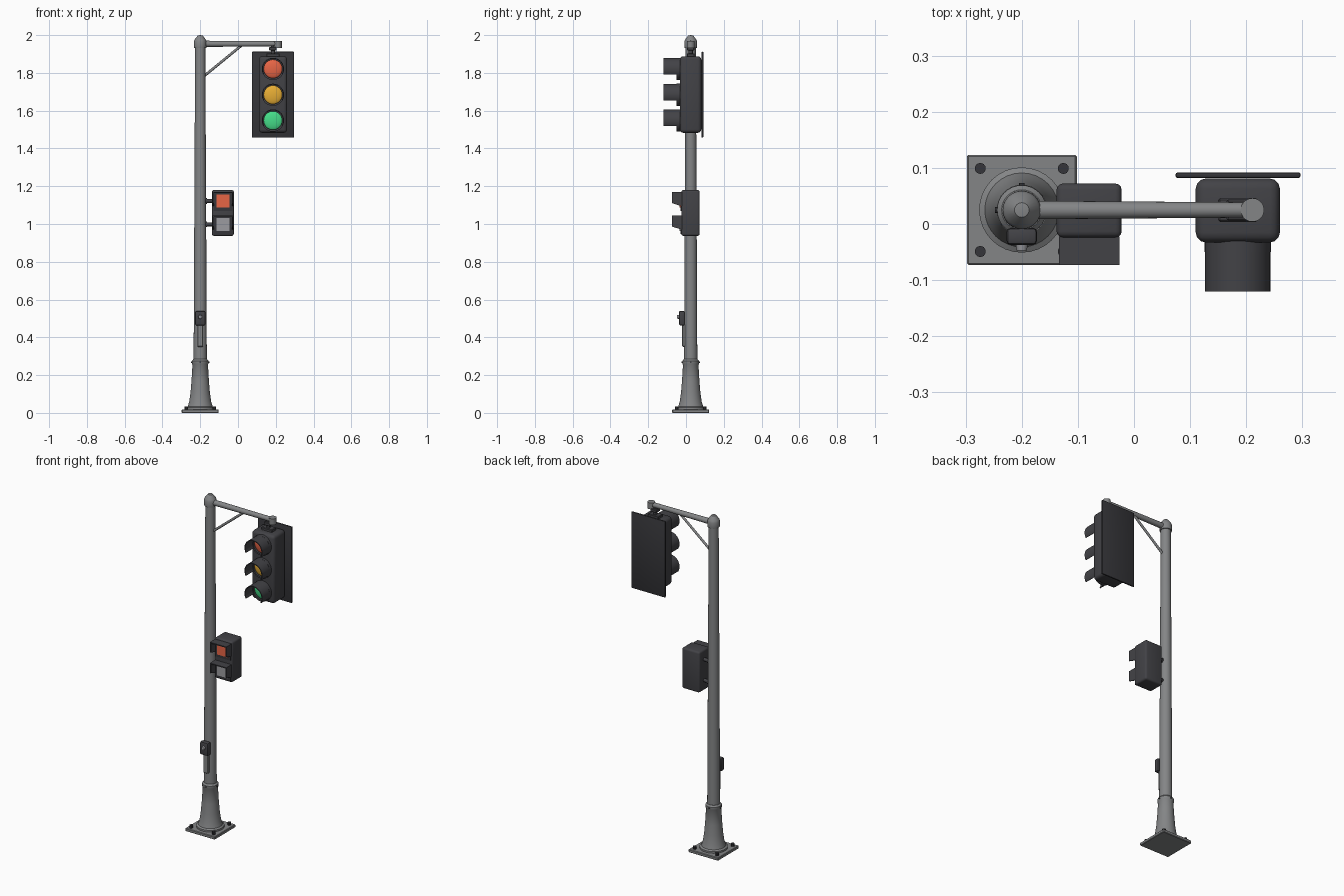
import bpy, bmesh, math
from mathutils import Vector

if "Cube" in bpy.data.objects:
    bpy.data.objects.remove(bpy.data.objects["Cube"])

PX, PY = -0.2, 0.025      # pole axis
HX = 0.185                # signal head centre


def material(name, *rgb):
    m = bpy.data.materials.new(name)
    m.diffuse_color = (*rgb, 1)
    m.use_nodes = True
    m.node_tree.nodes["Principled BSDF"].inputs["Base Color"].default_value = m.diffuse_color
    return m


STEEL = material("steel grey", 0.23, 0.235, 0.24)
DARK = material("dark housing", 0.055, 0.055, 0.062)
BLACK = material("black plate", 0.036, 0.036, 0.041)
RED = material("red lens", 0.80, 0.13, 0.06)
AMBER = material("amber lens", 0.80, 0.42, 0.035)
GREEN = material("green lens", 0.06, 0.72, 0.25)
PALE = material("pale grey lens", 0.33, 0.33, 0.35)


def finish(name, bm, mat, smooth=True):
    bmesh.ops.recalc_face_normals(bm, faces=bm.faces[:])
    me = bpy.data.meshes.new(name)
    bm.to_mesh(me)
    bm.free()
    me.materials.append(mat)
    ob = bpy.data.objects.new(name, me)
    bpy.context.collection.objects.link(ob)
    if smooth:
        bpy.ops.object.select_all(action='DESELECT')
        ob.select_set(True)
        bpy.context.view_layer.objects.active = ob
        bpy.ops.object.shade_smooth_by_angle(angle=math.radians(35))
    return ob


def box(name, x, y, z, mat, bevel=0.0, segments=3):
    """Box from (min, max) pairs, optionally with rounded edges."""
    bm = bmesh.new()
    bmesh.ops.create_cube(bm, size=1)
    for v in bm.verts:
        v.co = [(a + b) / 2 + c * (b - a) for c, (a, b) in zip(v.co, (x, y, z))]
    if bevel:
        bmesh.ops.bevel(bm, geom=bm.edges[:], offset=bevel, segments=segments,
                        profile=0.5, affect='EDGES')
    return finish(name, bm, mat, bool(bevel))


def rod(name, a, b, r1, r2, mat, sides=20):
    """Cylinder or cone between two points."""
    a, b = Vector(a), Vector(b)
    bm = bmesh.new()
    bmesh.ops.create_cone(bm, cap_ends=True, segments=sides, radius1=r1,
                          radius2=r2, depth=(b - a).length)
    ob = finish(name, bm, mat)
    ob.location = (a + b) / 2
    ob.rotation_euler = (b - a).to_track_quat('Z', 'Y').to_euler()
    return ob


def lathe(name, profile, mat, sides=32):
    """Spin a (radius, z) profile around the pole axis."""
    bm = bmesh.new()
    vs = [bm.verts.new((PX + r, PY, z)) for r, z in profile]
    es = [bm.edges.new(p) for p in zip(vs, vs[1:])]
    bmesh.ops.spin(bm, geom=vs + es, cent=(PX, PY, 0), axis=(0, 0, 1),
                   angle=math.tau, steps=sides)
    bmesh.ops.remove_doubles(bm, verts=bm.verts[:], dist=1e-5)
    return finish(name, bm, mat)


def arc_shell(name, x, z, y0, y1, ro, ri, start, end, mat, steps=28):
    """Curved shell along y, between two angles measured from +x."""
    full = abs(end - start) >= 360
    bm = bmesh.new()
    rows = []
    for i in range(steps if full else steps + 1):
        t = math.radians(start + (end - start) * i / steps)
        rows.append([bm.verts.new((x + r * math.cos(t), y, z + r * math.sin(t)))
                     for r, y in ((ro, y0), (ro, y1), (ri, y1), (ri, y0))])
    pairs = list(zip(rows, rows[1:])) + ([(rows[-1], rows[0])] if full else [])
    for p, q in pairs:
        for k in range(4):
            bm.faces.new((p[k], p[(k + 1) % 4], q[(k + 1) % 4], q[k]))
    if not full:
        bm.faces.new(rows[0])
        bm.faces.new(rows[-1])
    return finish(name, bm, mat)


# Base plate with four anchor bolts
box("base_plate", (PX - 0.098, PX + 0.098), (PY - 0.098, PY + 0.098), (0, 0.018),
    STEEL, 0.003, 1)
for sx in (-1, 1):
    for sy in (-1, 1):
        x, y = PX + sx * 0.074, PY + sy * 0.074
        rod("anchor_bolt", (x, y, 0.016), (x, y, 0.034), 0.010, 0.010, BLACK, 10)

# Flared pedestal with collar
lathe("pedestal", [(0, 0.017), (0.076, 0.017), (0.076, 0.028), (0.066, 0.034),
                   (0.058, 0.06), (0.051, 0.11), (0.046, 0.17), (0.041, 0.255),
                   (0.044, 0.26), (0.044, 0.276), (0.036, 0.285), (0, 0.285)], STEEL)
for dx, dy in ((1, 0), (-1, 0), (0, 1), (0, -1)):
    rod("collar_screw", (PX + dx * 0.035, PY + dy * 0.035, 0.268),
        (PX + dx * 0.048, PY + dy * 0.048, 0.268), 0.005, 0.005, DARK, 8)

# Tapered pole and cap
rod("pole", (PX, PY, 0.27), (PX, PY, 1.95), 0.035, 0.027, STEEL, 32)
lathe("pole_cap", [(0, 1.932), (0.033, 1.932), (0.034, 1.938), (0.034, 1.966),
                   (0.030, 1.976), (0.013, 1.998), (0, 2.0)], STEEL, 24)

# Mast arm, end fitting and diagonal brace
rod("mast_arm", (PX, PY, 1.954), (0.213, PY, 1.954), 0.0165, 0.0135, STEEL)
rod("arm_end", (0.211, PY, 1.932), (0.211, PY, 1.969), 0.021, 0.021, STEEL)
rod("arm_brace", (PX + 0.025, PY, 1.787), (0.022, PY, 1.948), 0.007, 0.007, STEEL, 12)

# Hanger between arm and signal head
box("hanger_foot", (0.15, 0.22), (0.004, 0.046), (1.885, 1.903), DARK, 0.003, 1)
rod("hanger_stem", (HX, PY, 1.89), (HX, PY, 1.947), 0.011, 0.011, DARK, 14)
box("hanger_clamp", (0.165, 0.205), (0.006, 0.044), (1.918, 1.938), DARK, 0.003, 1)

# Signal housing and backplate
box("signal_housing", (0.11, 0.26), (-0.033, 0.081), (1.483, 1.888), DARK, 0.018)
box("backplate", (0.074, 0.297), (0.082, 0.092), (1.457, 1.912), BLACK, 0.004, 2)

# Three lenses, each with a rim and a hood open at the bottom
for label, z, mat in (("red", 1.821, RED), ("amber", 1.684, AMBER), ("green", 1.548, GREEN)):
    arc_shell(label + "_rim", HX, z, -0.030, -0.050, 0.059, 0.049, 0, 360, DARK)
    arc_shell(label + "_visor", HX, z, -0.045, -0.120, 0.0585, 0.0535, -30, 210, DARK)
    bm = bmesh.new()
    bmesh.ops.create_uvsphere(bm, u_segments=24, v_segments=12, radius=0.051)
    lens = finish(label + "_lens", bm, mat)
    lens.rotation_euler.x = math.pi / 2
    lens.scale.z = 0.3
    lens.location = (HX, -0.034, z)

# Pedestrian signal with two square lenses under box hoods
CX = -0.08
box("pedestrian_housing", (-0.138, -0.022), (-0.024, 0.072), (0.937, 1.18), DARK, 0.011)
for label, z, mat in (("stop", 1.122, RED), ("walk", 0.998, PALE)):
    box(label + "_surround", (CX - 0.05, CX + 0.05), (-0.029, -0.02),
        (z - 0.052, z + 0.046), BLACK)
    box(label + "_lens", (CX - 0.034, CX + 0.034), (-0.034, -0.026),
        (z - 0.035, z + 0.035), mat)
    box(label + "_hood_top", (CX - 0.054, CX + 0.054), (-0.073, -0.022),
        (z + 0.042, z + 0.048), DARK)
    # Hood cheeks, shorter at the front edge
    for s in (-1, 1):
        cheek = box(label + "_hood_side", sorted((CX + s * 0.048, CX + s * 0.054)),
                    (-0.073, -0.022), (z - 0.028, z + 0.048), DARK)
        for v in cheek.data.vertices:
            if v.co.y < -0.05 and v.co.z < z:
                v.co.z += 0.016
    # Bracket to the pole
    rod(label + "_bracket", (PX + 0.02, PY, z), (-0.13, PY, z), 0.010, 0.010, DARK, 14)
    rod(label + "_flange", (PX + 0.026, PY, z), (PX + 0.036, PY, z), 0.015, 0.015, DARK, 14)

# Push button box and cable conduit
box("button_box", (PX - 0.027, PX + 0.027), (-0.037, -0.007), (0.463, 0.54), DARK, 0.007, 2)
rod("push_button", (PX, -0.035, 0.508), (PX, -0.047, 0.508), 0.011, 0.009, PALE, 16)
box("conduit", (PX - 0.015, PX + 0.015), (-0.02, 0.0), (0.35, 0.468), STEEL, 0.003, 1)
